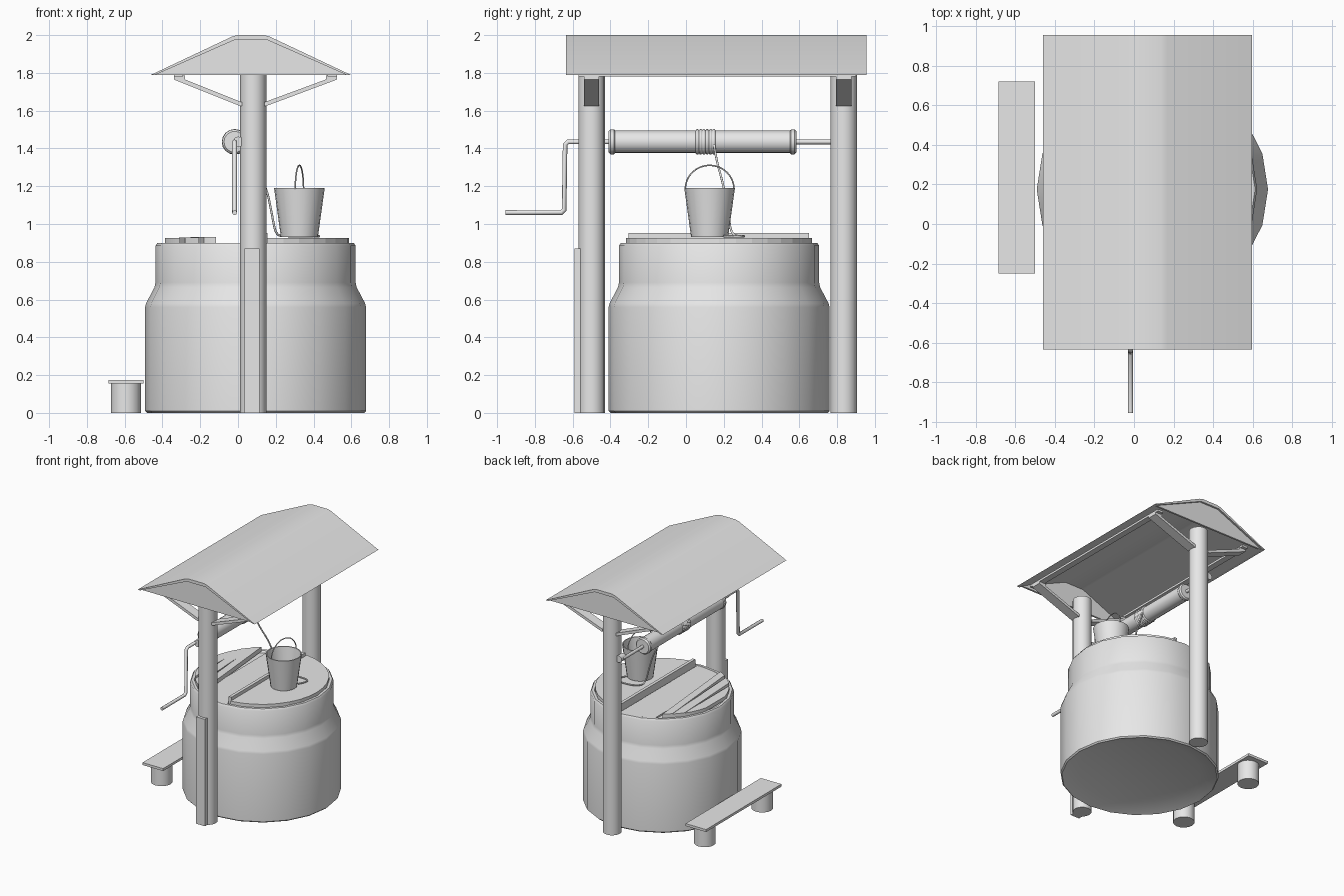
import bpy, bmesh, math
from mathutils import Matrix, Vector

cube = bpy.data.objects.get("Cube")
if cube:
    bpy.data.objects.remove(cube, do_unlink=True)

mat = bpy.data.materials.new("plain_grey")
mat.use_nodes = True
GREY = (0.8, 0.8, 0.8, 1)
mat.diffuse_color = GREY
mat.node_tree.nodes["Principled BSDF"].inputs["Base Color"].default_value = GREY

CX, CY = 0.093, 0.175      # centre of the well body
POST_X = 0.08
POSTS_Y = (-0.5, 0.835)
AXLE_X, AXLE_Z = -0.018, 1.435


def finish(name, bm, smooth=True, angle=35):
    bmesh.ops.recalc_face_normals(bm, faces=bm.faces)
    me = bpy.data.meshes.new(name)
    bm.to_mesh(me)
    bm.free()
    me.materials.append(mat)
    ob = bpy.data.objects.new(name, me)
    bpy.context.collection.objects.link(ob)
    if smooth:
        bpy.ops.object.select_all(action='DESELECT')
        ob.select_set(True)
        bpy.context.view_layer.objects.active = ob
        bpy.ops.object.shade_smooth_by_angle(angle=math.radians(angle))
    return ob


def box(name, x, y, z):
    """Box from (min, max) ranges."""
    bm = bmesh.new()
    bmesh.ops.create_cube(bm, size=1)
    for v in bm.verts:
        v.co = Vector([(r[0] + r[1]) / 2 + c * (r[1] - r[0]) for r, c in zip((x, y, z), v.co)])
    return finish(name, bm, False)


def lathe(name, profile, centre, n=20, along_y=False, angle=35):
    """Revolve (radius, height) pairs; radius 0 closes an end."""
    bm = bmesh.new()
    rings = []
    for r, h in profile:
        if r == 0:
            rings.append([bm.verts.new((0, 0, h))] * n)
        else:
            rings.append([bm.verts.new((r * math.cos(math.tau * i / n),
                                        r * math.sin(math.tau * i / n), h)) for i in range(n)])
    for a, b in zip(rings, rings[1:]):
        for i in range(n):
            j = (i + 1) % n
            bm.faces.new(list(dict.fromkeys((a[i], a[j], b[j], b[i]))))
    if along_y:
        bm.transform(Matrix.Rotation(-math.pi / 2, 4, 'X'))
    bm.transform(Matrix.Translation(centre))
    return finish(name, bm, angle=angle)


def extrude(name, pts, to3d, depth, smooth=False):
    """Extrude a 2D outline; to3d places its points, depth is the extrusion vector."""
    bm = bmesh.new()
    face = bm.faces.new([bm.verts.new(to3d(*p)) for p in pts])
    out = bmesh.ops.extrude_face_region(bm, geom=[face])["geom"]
    bmesh.ops.translate(bm, vec=depth, verts=[g for g in out if isinstance(g, bmesh.types.BMVert)])
    return finish(name, bm, smooth)


def tube(name, pts, r, kind='POLY'):
    cu = bpy.data.curves.new(name, 'CURVE')
    cu.dimensions = '3D'
    cu.bevel_depth = r
    cu.bevel_resolution = 2
    cu.use_fill_caps = True
    cu.resolution_u = 6
    sp = cu.splines.new(kind)
    sp.points.add(len(pts) - 1)
    for p, co in zip(sp.points, pts):
        p.co = (*co, 1)
    if kind == 'NURBS':
        sp.order_u = 3
        sp.use_endpoint_u = True
    sp.use_smooth = True
    cu.materials.append(mat)
    ob = bpy.data.objects.new(name, cu)
    bpy.context.collection.objects.link(ob)
    return ob


def lid_piece(name, x0, x1, z0, z1, turn=0.0, r=0.495):
    """Slice of a disc between two chords, with x measured from the well centre."""
    a0, a1 = math.acos(max(-1, x0 / r)), math.acos(min(1, x1 / r))
    arc = [a1 + (a0 - a1) * i / 8 for i in range(9)]
    pts = [(r * math.cos(a), r * math.sin(a)) for a in arc]
    pts += [(x, -y) for x, y in reversed(pts) if y > 0.001]
    c, s = math.cos(turn), math.sin(turn)
    return extrude(name, pts, lambda x, y: (CX + c * x - s * y, CY + s * x + c * y, z0), (0, 0, z1 - z0))


# Well body with a narrowed neck, a recessed top and a chamfered base
lathe("well_body", [(0, 0.04), (0.45, 0.04), (0.575, 0), (0.585, 0.01), (0.585, 0.56), (0.58, 0.58),
                    (0.535, 0.665), (0.53, 0.69), (0.53, 0.885), (0.52, 0.9), (0.5, 0.9),
                    (0.49, 0.885), (0, 0.885)], (CX, CY, 0))

# Lid: half disc, cross beam and loose fanned planks
lid_piece("lid_half", 0.06, 0.495, 0.885, 0.925)
lid_piece("lid_middle", -0.24, 0.03, 0.88, 0.898)
box("lid_beam", (0.13, 0.155), (-0.305, 0.65), (0.89, 0.952))
for i, (x0, x1, turn) in enumerate(((-0.48, -0.4, 0.0), (-0.39, -0.32, 0.05), (-0.31, -0.25, 0.09))):
    lid_piece(f"lid_plank_{i + 1}", x0, x1, 0.895, 0.925 + 0.003 * i, turn)

# Posts, braces and bearings
for side, py in zip(("front", "back"), POSTS_Y):
    lathe(f"{side}_post", [(0, 0), (0.07, 0), (0.07, 1.8), (0, 1.8)], (POST_X, py, 0), 16)
    for d, reach, label in ((-1, 0.42, "right"), (1, 0.445, "left")):
        brace = [(0.06, 1.625), (0.07, 1.625), (reach, 1.765), (reach, 1.785), (reach - 0.06, 1.785),
                 (reach - 0.06, 1.765), (0.06, 1.645)]
        extrude(f"{side}_{label}_brace", brace, lambda x, z: (POST_X + d * x, py - 0.04, z), (0, 0.08, 0))
    lathe(f"{side}_bearing", [(0, -0.03), (0.028, -0.03), (0.028, 0.03), (0, 0.03)],
          (AXLE_X + 0.02, py, AXLE_Z), 12, True)
box("post_plank", (0.035, 0.115), (-0.59, -0.55), (0, 0.87))

# Roof: thick folded shell, closed gables and purlins
RX = 0.068
outer = [(-0.528, 1.79), (-0.1, 1.992), (-0.07, 2.0), (0.07, 2.0), (0.1, 1.992), (0.528, 1.79)]
inner = [(0.505, 1.79), (0.085, 1.975), (-0.085, 1.975), (-0.505, 1.79)]
extrude("roof_shell", outer + inner, lambda x, z: (RX + x, -0.635, z), (0, 1.59, 0), True)
for label, gy in (("front", -0.62), ("back", 0.925)):
    extrude(f"{label}_gable", inner, lambda x, z: (RX + x, gy, z), (0, 0.015, 0))
for label, x in (("right", -0.315), ("left", 0.5)):
    box(f"{label}_purlin", (x - 0.025, x + 0.025), (-0.57, 0.9), (1.78, 1.797))

# Windlass drum with end collars, axle and crank
lathe("windlass_drum", [(0, -0.41), (0.056, -0.41), (0.066, -0.4), (0.066, -0.382), (0.06, -0.375),
                        (0.06, 0.55), (0.066, 0.557), (0.066, 0.575), (0.056, 0.585), (0, 0.585)],
      (AXLE_X, 0, AXLE_Z), 16, True)
tube("axle_and_crank", [(AXLE_X, 0.84, AXLE_Z), (AXLE_X, -0.625, AXLE_Z), (AXLE_X, -0.64, AXLE_Z - 0.015),
                        (AXLE_X, -0.645, 1.075), (AXLE_X, -0.66, 1.06), (AXLE_X, -0.955, 1.06)], 0.013)

# Rope coil and hanging rope
coil = [(0.058, 0.05)]
for i in range(6):
    y = 0.052 + i * 0.0175
    coil += [(0.062, y), (0.068, y + 0.005), (0.068, y + 0.011), (0.062, y + 0.016)]
lathe("rope_coil", coil, (AXLE_X, 0, AXLE_Z), 16, True, 60)
tube("rope", [(0.045, 0.15, 1.42), (0.06, 0.155, 1.36), (0.15, 0.2, 1.2), (0.18, 0.225, 1.05), (0.2, 0.24, 0.94),
              (0.25, 0.3, 0.935), (0.38, 0.31, 0.935), (0.45, 0.28, 0.935), (0.4, 0.2, 0.935)], 0.006, 'NURBS')

# Bucket and its wire handle
BX, BY = 0.325, 0.125
lathe("bucket", [(0, 0.93), (0.098, 0.93), (0.134, 1.19), (0.126, 1.19), (0.093, 0.945), (0, 0.945)],
      (BX, BY, 0), 20)
arc = [math.pi * i / 16 for i in range(17)]
tube("bucket_handle", [(BX + 0.022 * math.cos(a), BY + 0.129 * math.cos(a), 1.185 + 0.126 * math.sin(a))
                       for a in arc], 0.004)

# Bench
box("bench_seat", (-0.685, -0.5), (-0.25, 0.72), (0.155, 0.175))
for label, ly in (("front", -0.135), ("back", 0.605)):
    lathe(f"bench_{label}_leg", [(0, 0), (0.08, 0), (0.08, 0.16), (0, 0.16)], (-0.593, ly, 0), 16)
